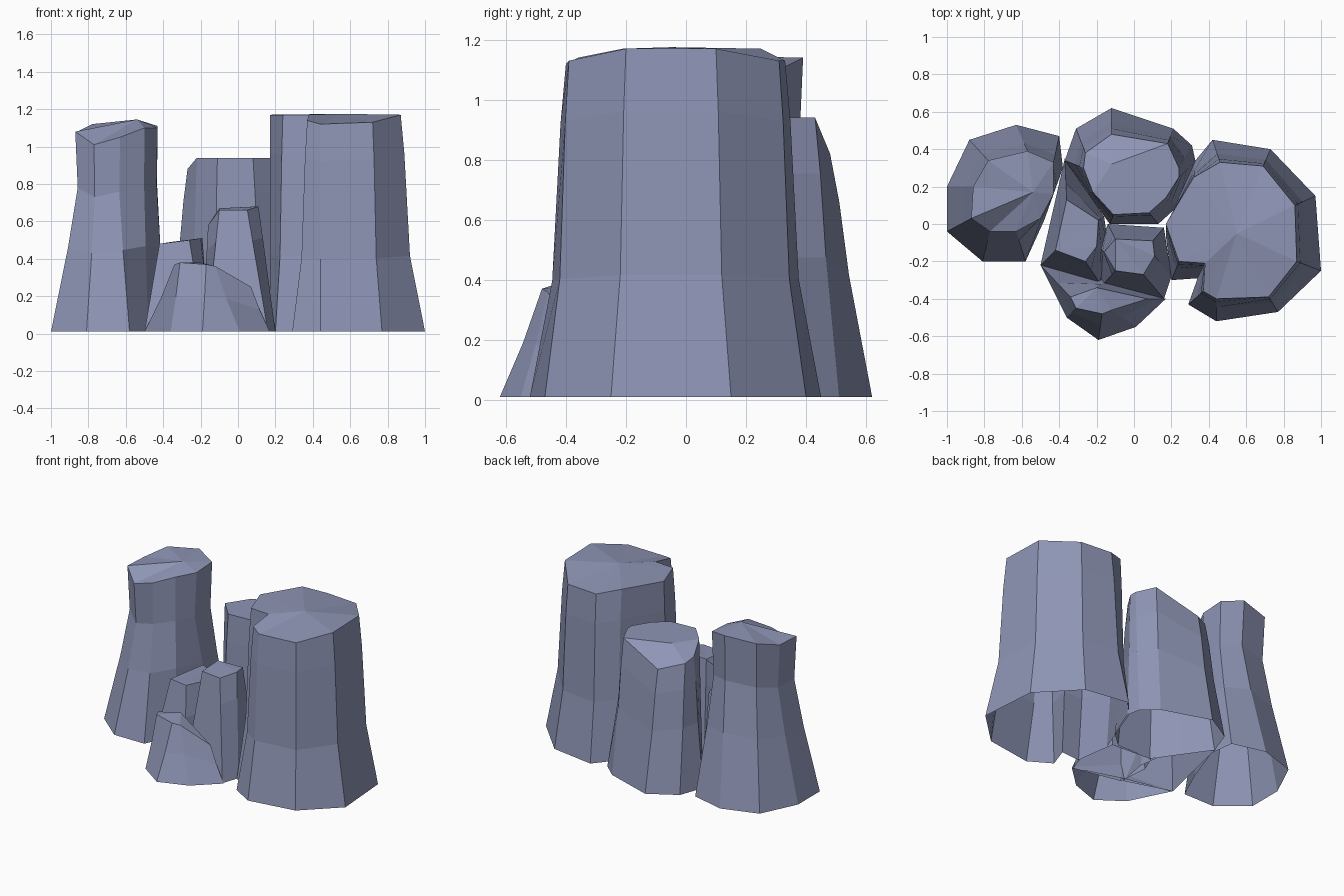
import bpy
import bmesh
from mathutils import Vector

# Remove the default cube only
default_cube = bpy.data.objects.get("Cube")
if default_cube:
    bpy.data.objects.remove(default_cube, do_unlink=True)

# Single stone colour
stone = bpy.data.materials.new("blue_grey_stone")
stone.use_nodes = True
stone_colour = (0.27, 0.30, 0.46, 1)
stone.diffuse_color = stone_colour
shader = stone.node_tree.nodes["Principled BSDF"]
shader.inputs["Base Color"].default_value = stone_colour
shader.inputs["Roughness"].default_value = 0.9

GROUND = 0.01


def rock_column(name, foot, crown, profile, peak=None):
    """Loft a faceted rock from its foot outline to its crown outline.

    foot:    (x, y) points, anticlockwise
    crown:   (x, y, z) points matching the foot points
    profile: (height share, share of the way from foot to crown)
    peak:    optional inner point that the cap facets meet at
    """
    bm = bmesh.new()
    rings = []
    for height, blend in [(0, 0)] + profile + [(1, 1)]:
        ring = []
        for (fx, fy), (cx, cy, cz) in zip(foot, crown):
            x = fx + (cx - fx) * blend
            y = fy + (cy - fy) * blend
            z = GROUND + (cz - GROUND) * height
            ring.append(bm.verts.new((x, y, z)))
        rings.append(ring)

    # Walls between neighbouring rings, open underneath
    count = len(foot)
    for lower, upper in zip(rings, rings[1:]):
        for i in range(count):
            j = (i + 1) % count
            bm.faces.new((lower[i], lower[j], upper[j], upper[i]))

    # Cap
    top = rings[-1]
    if peak:
        tip = bm.verts.new(Vector(peak))
        for i in range(count):
            bm.faces.new((top[i], top[(i + 1) % count], tip))
    else:
        cap = bm.faces.new(top)
        bmesh.ops.triangulate(bm, faces=[cap])

    mesh = bpy.data.meshes.new(name)
    bm.to_mesh(mesh)
    bm.free()
    mesh.materials.append(stone)
    rock = bpy.data.objects.new(name, mesh)
    bpy.context.collection.objects.link(rock)
    return rock


# Slim column with a waist and a tilted crown
rock_column(
    "waisted_column",
    foot=[(-1, -.04), (-.81, -.2), (-.58, -.2), (-.48, .02), (-.38, .3),
          (-.4, .47), (-.63, .53), (-.88, .45), (-1, .2)],
    crown=[(-.87, .03, 1.08), (-.77, -.04, 1.01), (-.63, -.04, 1.05),
           (-.5, .03, 1.1), (-.43, .16, 1.1), (-.43, .33, 1.11),
           (-.57, .39, 1.14), (-.78, .34, 1.12), (-.86, .2, 1.08)],
    profile=[(.42, .7), (.72, 1.1)],
    peak=(-.54, .17, 1.145))

# Medium column at the back, with a chamfered crown
rock_column(
    "back_column",
    foot=[(-.37, .34), (-.25, .17), (-.13, 0), (.13, 0), (.24, .1),
          (.33, .33), (.31, .42), (.21, .51), (-.12, .62), (-.31, .51)],
    crown=[(-.27, .3, .88), (-.22, .17, .94), (-.11, .05, .94),
           (.08, .06, .94), (.17, .14, .94), (.24, .25, .94),
           (.24, .3, .94), (.18, .43, .94), (-.12, .48, .82),
           (-.26, .38, .86)],
    profile=[(.5, .55), (.8, .78)],
    peak=(-.12, .32, .94))

# Broad column with a cleft at its inner front corner and a sloping rim
rock_column(
    "broad_column",
    foot=[(.17, -.06), (.2, -.3), (.34, -.29), (.29, -.43), (.44, -.52),
          (.77, -.47), (1, -.25), (.97, .15), (.73, .4), (.42, .45),
          (.32, .33)],
    crown=[(.17, 0, 1.17), (.24, -.2, 1.17), (.38, -.21, 1.17),
           (.37, -.36, 1.14), (.44, -.4, 1.12), (.72, -.39, 1.13),
           (.87, -.2, 1.17), (.86, .1, 1.17), (.69, .31, 1.13),
           (.46, .33, 1.13), (.32, .25, 1.17)],
    profile=[(.35, .62), (.82, .85)],
    peak=(.55, -.05, 1.175))

# Short column in the middle
rock_column(
    "middle_column",
    foot=[(-.19, -.12), (-.17, -.33), (.16, -.4), (.2, -.28),
          (.16, -.02), (-.14, 0)],
    crown=[(-.16, -.15, .58), (-.1, -.25, .66), (.05, -.27, .66),
           (.11, -.17, .68), (.1, -.09, .68), (-.1, -.08, .67)],
    profile=[(.75, .75)])

# Lower ledge beside the short column
rock_column(
    "side_ledge",
    foot=[(-.5, -.22), (-.18, -.32), (-.14, -.1), (-.16, .04),
          (-.37, .35)],
    crown=[(-.42, -.14, .48), (-.26, -.2, .5), (-.2, -.12, .51),
           (-.19, .02, .51), (-.36, .13, .49)],
    profile=[(.6, .6)])

# Low boulder at the front, falling away to one side
rock_column(
    "front_boulder",
    foot=[(-.5, -.22), (-.36, -.5), (-.19, -.62), (.01, -.55),
          (.17, -.4), (-.15, -.3)],
    crown=[(-.34, -.39, .37), (-.31, -.45, .38), (-.17, -.48, .37),
           (-.12, -.46, .36), (.07, -.4, .25), (-.2, -.34, .38)],
    profile=[(.5, .55)])
